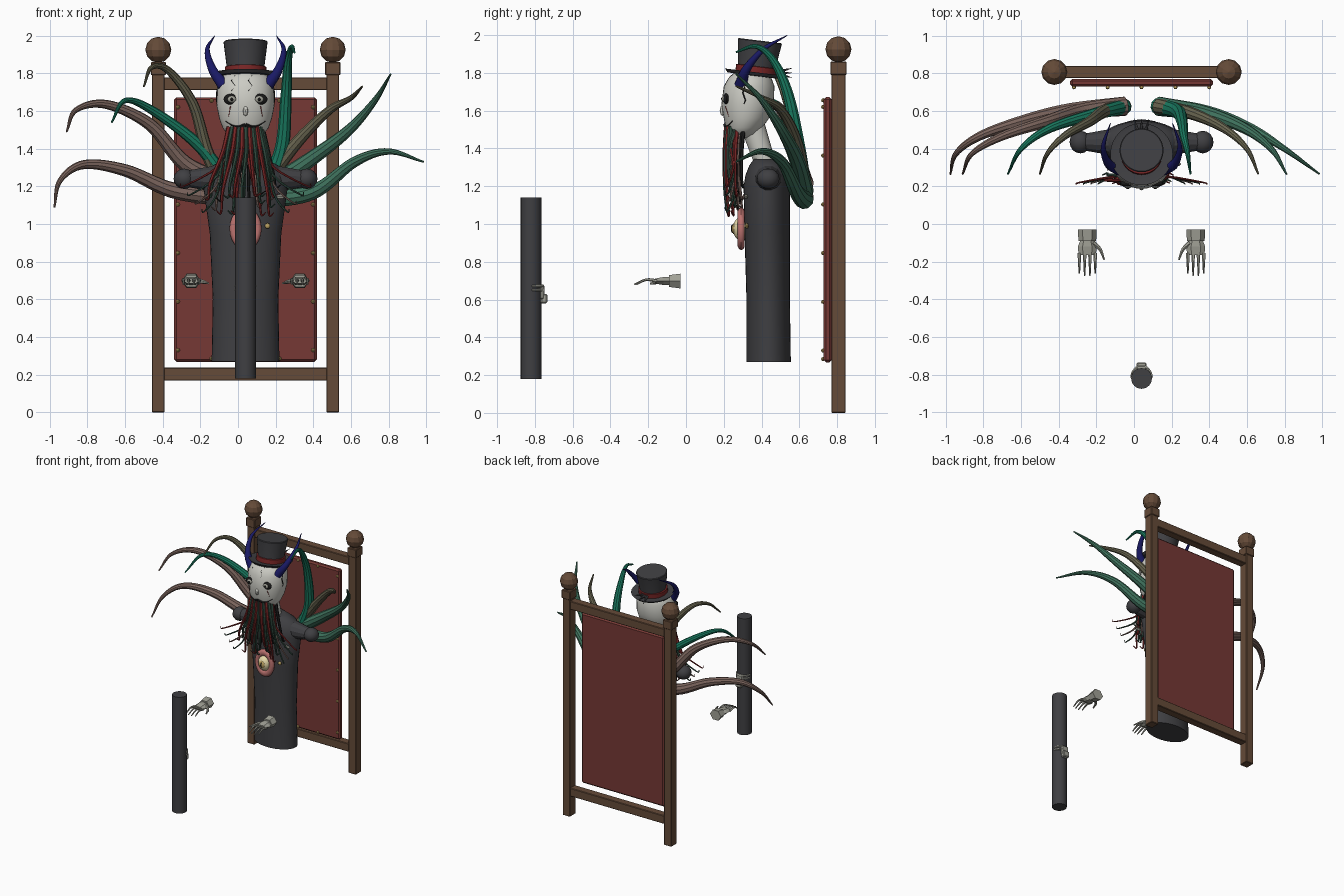
import bpy, math, random
from mathutils import Vector, Matrix

if "Cube" in bpy.data.objects:
    bpy.data.objects.remove(bpy.data.objects["Cube"])

random.seed(4)
CX = 0.04  # symmetry plane of the figure
mats = {}
COL = dict(wood=(.13, .07, .04), panel=(.18, .04, .035), robe=(.05, .05, .055), bone=(.6, .6, .55),
           grey=(.36, .36, .31), horn=(.01, .01, .13), brown=(.2, .13, .11), green=(.05, .17, .11),
           teal=(.01, .2, .12), olive=(.14, .13, .08), red=(.2, .02, .02), pink=(.5, .17, .16),
           gold=(.5, .36, .12), cream=(.8, .7, .4), black=(.01, .01, .01), moss=(.03, .07, .05))


def finish(ob, name, col, smooth=None):
    if col not in mats:
        mats[col] = bpy.data.materials.new(col)
        mats[col].diffuse_color = (*COL[col], 1)
    ob.name = name
    ob.data.materials.append(mats[col])
    if smooth:
        bpy.ops.object.select_all(action='DESELECT')
        ob.select_set(True)
        bpy.context.view_layer.objects.active = ob
        bpy.ops.object.shade_smooth_by_angle(angle=math.radians(smooth))
    return ob


def rings(name, loops, col, smooth=None):
    """Skin a list of equal-length vertex loops and cap both ends."""
    n = len(loops[0])
    faces = [(r*n+i, r*n+(i+1) % n, (r+1)*n+(i+1) % n, (r+1)*n+i)
             for r in range(len(loops)-1) for i in range(n)]
    faces += [tuple(reversed(range(n))), tuple(range((len(loops)-1)*n, len(loops)*n))]
    me = bpy.data.meshes.new(name)
    me.from_pydata([tuple(p) for l in loops for p in l], [], faces)
    ob = bpy.data.objects.new(name, me)
    bpy.context.collection.objects.link(ob)
    return finish(ob, name, col, smooth)


def circle(n):
    return [(math.cos(math.tau*i/n), math.sin(math.tau*i/n)) for i in range(n)]


def loft(name, secs, col, smooth=40):
    """Stack of ellipses: (z, half width, y front, y back)."""
    return rings(name, [[(CX+h*c, (y0+y1)/2+(y1-y0)/2*s, z) for c, s in circle(32)]
                        for z, h, y0, y1 in secs], col, smooth)


def tube(name, pts, r0, r1, col, n=6, steps=4, smooth=None):
    """Tapered tube along a Catmull-Rom path."""
    P = [Vector(p) for p in pts]
    P = [2*P[0]-P[1]] + P + [2*P[-1]-P[-2]]
    path = []
    for k in range(1, len(P)-2):
        a, b, c, d = P[k-1:k+3]
        for t in (s/steps for s in range(steps)):
            path.append(.5*(2*b+(c-a)*t+(2*a-5*b+4*c-d)*t*t+(3*b-a-3*c+d)*t**3))
    path.append(P[-2])
    loops, u = [], None
    for i, p in enumerate(path):
        t = (path[min(i+1, len(path)-1)]-path[max(i-1, 0)]).normalized()
        u = t.orthogonal() if u is None else u-t*u.dot(t)
        u.normalize()
        v, r = t.cross(u), r0+(r1-r0)*i/(len(path)-1)
        loops.append([p+r*(u*c+v*s) for c, s in circle(n)])
    return rings(name, loops, col, smooth)


def box(name, loc, size, col, bevel=.004):
    bpy.ops.mesh.primitive_cube_add(size=1, location=loc)
    ob = bpy.context.object
    ob.data.transform(Matrix.Diagonal([*size, 1]))
    m = ob.modifiers.new("bevel", 'BEVEL')
    m.width, m.segments = bevel, 1
    return finish(ob, name, col)


def ball(name, loc, size, col, seg=16, smooth=40):
    bpy.ops.mesh.primitive_uv_sphere_add(segments=seg, ring_count=seg//2, radius=1, location=loc)
    ob = bpy.context.object
    ob.data.transform(Matrix.Diagonal([*size, 1]))
    return finish(ob, name, col, smooth)


# Board frame: posts, finials, rails, padded panel, studs
for s in (-1, 1):
    x = CX+s*.463
    box("frame_post", (x, .807, .92), (.068, .075, 1.84), "wood")
    box("post_collar", (x, .807, 1.825), (.08, .086, .07), "wood")
    ball("post_finial", (x, .807, 1.925), [.069]*3, "wood", 12, None)
for z in (.203, 1.745):
    box("frame_rail", (CX, .807, z), (.88, .065, .068), "wood")
box("red_panel", (CX, .75, .97), (.757, .042, 1.404), "panel", .012)
for i in range(6):
    for s in (-1, 1):
        ball("panel_stud", (CX+s*.359, .726, .33+.258*i), [.011]*3, "gold", 8)
for i in (-1, 0, 1):
    for z in (.285, 1.655):
        ball("panel_stud", (CX+.18*i, .726, z), [.011]*3, "gold", 8)

# Robe, shoulders, neck
loft("robe", [(.27, .18, .32, .555), (.6, .174, .32, .55), (.95, .19, .31, .55), (1.2, .225, .305, .55),
              (1.26, .215, .315, .545), (1.31, .175, .335, .53), (1.345, .11, .36, .49)], "robe")
for s in (-1, 1):
    ball("shoulder", (CX+s*.325, .435, 1.24), (.057, .06, .054), "robe")
    tube("sleeve_stub", [(CX+s*.12, .435, 1.24), (CX+s*.31, .435, 1.24)], .08, .045, "robe", 12)
tube("neck", [(CX, .42, 1.32), (CX, .35, 1.53)], .055, .065, "bone", 16, smooth=40)

# Head
HEAD = [(1.455, .05, .25, .33), (1.475, .095, .225, .37), (1.51, .122, .21, .405), (1.56, .14, .2, .44),
        (1.63, .154, .187, .465), (1.73, .152, .2, .468), (1.78, .13, .23, .45), (1.82, .07, .28, .41)]
loft("head", HEAD, "bone", 60)


def face(x, z, out=0.0):
    """Point on the front of the head at offset x from its centre."""
    for a, b in zip(HEAD, HEAD[1:]):
        if a[0] <= z <= b[0]:
            h, y0, y1 = [p+(q-p)*(z-a[0])/(b[0]-a[0]) for p, q in zip(a[1:], b[1:])]
            return (CX+x, (y0+y1)/2-(y1-y0)/2*math.sqrt(max(0, 1-(x/h)**2))-out, z)


# Face: sockets, eyes, nose, mouth, cracks
for s in (-1, 1):
    ball("eye_socket", face(s*.073, 1.662, -.006), (.044, .017, .03), "black")
    ball("eye", face(s*.073, 1.662, .004), (.024, .014, .018), "grey")
    ball("pupil", face(s*.073, 1.662, .017), (.009, .005, .009), "black", 8)
    tube("mouth_half", [face(0, 1.525), face(s*.05, 1.515), face(s*.105, 1.545)], .011, .003, "black")
    tube("cheek_scratch", [face(s*.08, 1.625), face(s*.09, 1.57)], .003, .001, "red")
    tube("side_crack", [face(s*.99*(.131+.002*(i % 3)), 1.775-.04*i) if i < 1 else
                        (CX+s*(.158-.009*abs(i-2.5)), .3+.014*(i % 2), 1.775-.04*i) for i in range(6)],
         .005, .003, "black", 5, 1)
ball("nose", face(0, 1.6), (.014, .014, .028), "bone", 8)
for x in (-.065, .025):
    tube("forehead_crack", [face(x+.01*(-1)**i, 1.79-.028*i) for i in range(4)], .0025, .001, "black", 5, 1)

# Top hat, leaning back
hat = Matrix.Translation((CX, .37, 1.795)) @ Matrix.Rotation(math.radians(-7), 4, 'X')
for name, prof, col in (
        ("hat_brim", [(.1, -.012), (.15, -.01), (.166, .008), (.15, .004), (.1, .003)], "robe"),
        ("hat_band", [(.106, 0), (.11, .002), (.11, .038), (.104, .04)], "red"),
        ("hat_crown", [(.1, -.01), (.1, .04), (.117, .172), (.112, .177)], "robe")):
    rings(name, [[hat @ Vector((r*c, r*s, z)) for c, s in circle(32)] for r, z in prof], col, 40)
for i in (-1, 0, 1):
    tube("hat_spike", [(CX+i*.015, .47, 1.8), (CX+i*.04, .56, 1.8+.025*i)], .014, .001, "robe")

# Horns
for s in (-1, 1):
    tube("horn", [(CX+s*.115, .29, 1.735), (CX+s*.175, .32, 1.82), (CX+s*.203, .41, 1.925),
                  (CX+s*.165, .535, 1.998)], .034, .002, "horn", 12, 6, 40)

# Beard of thin tentacles, outer ones curling sideways
cols = ["red", "moss", "brown", "moss", "red", "black"]
for i in range(30):
    f = (i-14.5)/15
    s = 1 if f > 0 else -1
    y = .215+.03*(i % 3)+.03*f*f
    end = random.uniform(1.0, 1.16)+.1*f*f
    xe = CX+f*.17+random.uniform(-.03, .03)
    tube("beard_tentacle", [(CX+f*.09, y, 1.515), (CX+f*.125, y-.01, 1.38), (xe, y-.01, (1.3+end)/2),
                            (xe+s*.01, y, end), (xe+s*.035, y-.01, end+.012)], .0145, .003, cols[i % 6])
for s in (-1, 1):
    for k in range(4):
        z, w = 1.3-.045*k, 1-.11*k
        tube("beard_curl", [(CX+s*.085, .26, 1.5), (CX+s*.115, .235, 1.4), (CX+s*.15, .25, z),
                            (CX+s*.33*w, .22, z-.1), (CX+s*.345*w, .21, z-.085)], .012, .002, cols[k])


# Back tentacles: drawn in the front plane, sweeping forward along their length
def back_tentacle(col, r, s, z0, *xz):
    pts = [(CX+s*.09, z0), *xz]
    n = len(pts)-1
    tube("back_tentacle", [(x, .625-.36*(i/n)**1.6, z) for i, (x, z) in enumerate(pts)], r, .005, col, 10, 8)


back_tentacle("brown", .052, -1, 1.21, (-.28, 1.32), (-.47, 1.53), (-.7, 1.635), (-.86, 1.605), (-.91, 1.49))
back_tentacle("brown", .052, -1, 1.14, (-.35, 1.18), (-.6, 1.285), (-.82, 1.315), (-.945, 1.23), (-.975, 1.09))
back_tentacle("teal", .042, -1, 1.2, (-.2, 1.41), (-.45, 1.6), (-.6, 1.655), (-.67, 1.54))
back_tentacle("olive", .042, -1, 1.15, (-.16, 1.37), (-.24, 1.64), (-.37, 1.815), (-.46, 1.83), (-.5, 1.73))
back_tentacle("teal", .046, 1, 1.15, (.23, 1.39), (.255, 1.68), (.265, 1.86), (.285, 1.94), (.3, 1.91))
back_tentacle("olive", .042, 1, 1.2, (.31, 1.43), (.48, 1.6), (.6, 1.67), (.66, 1.73))
back_tentacle("green", .052, 1, 1.17, (.38, 1.34), (.59, 1.5), (.73, 1.66), (.81, 1.795))
back_tentacle("green", .052, 1, 1.13, (.4, 1.17), (.62, 1.33), (.8, 1.385), (.985, 1.33))

# Chest eye, button and clasp
bpy.ops.mesh.primitive_torus_add(major_radius=1, minor_radius=.33, major_segments=24, minor_segments=10)
lid = bpy.context.object
lid.location = (CX, .292, .975)
lid.data.transform(Matrix.Diagonal((.064, .06, .085, 1)) @ Matrix.Rotation(math.pi/2, 4, 'X'))
finish(lid, "chest_eyelid", "pink", 40)
ball("chest_eyeball", (CX, .292, .975), (.052, .045, .062), "cream")
ball("chest_iris", (CX, .256, .975), (.026, .014, .03), "gold")
ball("chest_pupil", (CX, .245, .975), (.007, .008, .022), "black", 8)
ball("robe_button", (.157, .322, .99), (.015, .01, .015), "gold", 10)
ball("robe_clasp", (.225, .318, 1.145), (.026, .012, .014), "grey", 8, None)


# Free hands: cuff, palm, fingers, thumb
def slab(name, x, data):
    rings(name, [[(x+w*c, y, .698+h*s) for c, s in circle(6)] for y, w, h in data], "grey")


for s in (-1, 1):
    x = CX+s*.288
    slab("hand_cuff", x, [(-.03, .05, .045), (-.09, .047, .036)])
    slab("palm", x, [(-.085, .036, .024), (-.12, .05, .024), (-.165, .046, .015)])
    for k in range(4):
        fx = x+s*(.028*k-.042)
        tube("finger", [(fx, -.155, .698), (fx, -.21, .705), (fx, -.28+.012*abs(k-1.5), .68)],
             .0105, .004, "grey")
    tube("thumb", [(x+s*-.03, -.1, .7), (x-s*.068, -.135, .692), (x-s*.09, -.19, .685)] if s > 0 else
         [(x+.03, -.1, .7), (x+.068, -.135, .692), (x+.09, -.19, .685)], .015, .005, "grey")

# Standing rod with gripping hand
bpy.ops.mesh.primitive_cylinder_add(vertices=24, radius=.055, depth=.96, location=(CX, -.82, .66))
finish(bpy.context.object, "rod", "robe", 40)
box("grip_palm", (CX, -.762, .64), (.06, .025, .08), "grey", .008)
box("grip_wrist", (CX, -.752, .605), (.052, .035, .05), "grey", .006)
for s in (-1, 1):
    for z in (.65, .672):
        tube("grip_finger", [(CX+s*.02, -.757, z), (CX+s*.046, -.785, z), (CX+s*.056, -.815, z)],
             .009, .005, "grey")

for m in bpy.data.materials:
    if m.users and not m.is_grease_pencil:
        m.use_nodes = True
        m.node_tree.nodes["Principled BSDF"].inputs["Base Color"].default_value = m.diffuse_color
